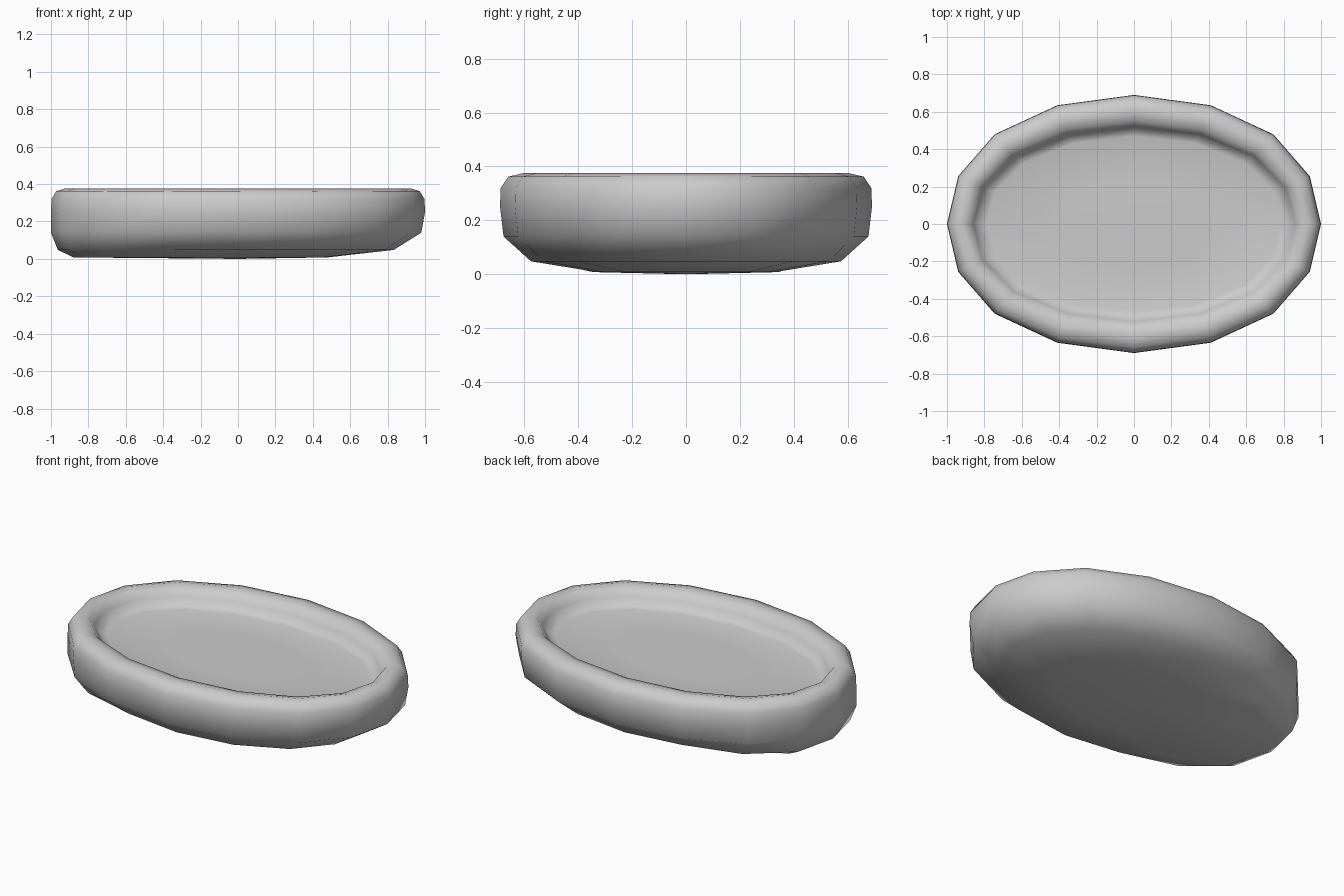
import bpy, bmesh

if "Cube" in bpy.data.objects:
    bpy.data.objects.remove(bpy.data.objects["Cube"])

# quarter outline of the 16-sided oval (unit factors for x and y)
Q = [(1, 0), (0.94, 0.37), (0.745, 0.695), (0.41, 0.92), (0, 1)]
half = Q + [(-x, y) for x, y in Q[-2::-1]]
outline = half + [(x, -y) for x, y in half[-2:0:-1]]

# pull of the lower left end towards the wall, per outline point
pull = {6: 0.6, 7: 1, 8: 1, 9: 1, 10: 0.6}

# profile rings: x radius, y radius, height, radius factor gained where pulled
rings = [
    (0.48, 0.33, 0.008, 0.40),
    (0.833, 0.575, 0.048, 0.13),
    (0.98, 0.677, 0.14, 0.02),
    (1.0, 0.69, 0.25, 0),
    (0.997, 0.688, 0.32, 0),
    (0.972, 0.66, 0.362, 0),
    (0.93, 0.605, 0.375, 0),
    (0.885, 0.55, 0.362, 0),
    (0.86, 0.522, 0.325, 0),
    (0.835, 0.502, 0.288, 0),
    (0.79, 0.47, 0.278, 0),
    (0.40, 0.24, 0.28, 0),
]

bm = bmesh.new()


def add_ring(rx, ry, z, gain):
    vs = []
    for i, (x, y) in enumerate(outline):
        g = gain * pull.get(i, 0)
        vs.append(bm.verts.new((x * (rx + g), y * (ry + g * 0.69), z)))
    return vs


def cap(ring, z):
    c = bm.verts.new((0, 0, z))
    for i in range(len(ring)):
        bm.faces.new((ring[i - 1], ring[i], c))


# shell: outer wall, rounded rim, inner wall and floor
loops = [add_ring(*r) for r in rings]
for a, b in zip(loops, loops[1:]):
    for i in range(len(a)):
        bm.faces.new((a[i - 1], a[i], b[i], b[i - 1]))
cap(loops[0], 0.0)
cap(loops[-1], 0.28)

bmesh.ops.recalc_face_normals(bm, faces=bm.faces)
for f in bm.faces:
    f.smooth = True
mesh = bpy.data.meshes.new("oval_bed")
bm.to_mesh(mesh)
bm.free()
bed = bpy.data.objects.new("oval_bed", mesh)
bpy.context.collection.objects.link(bed)
